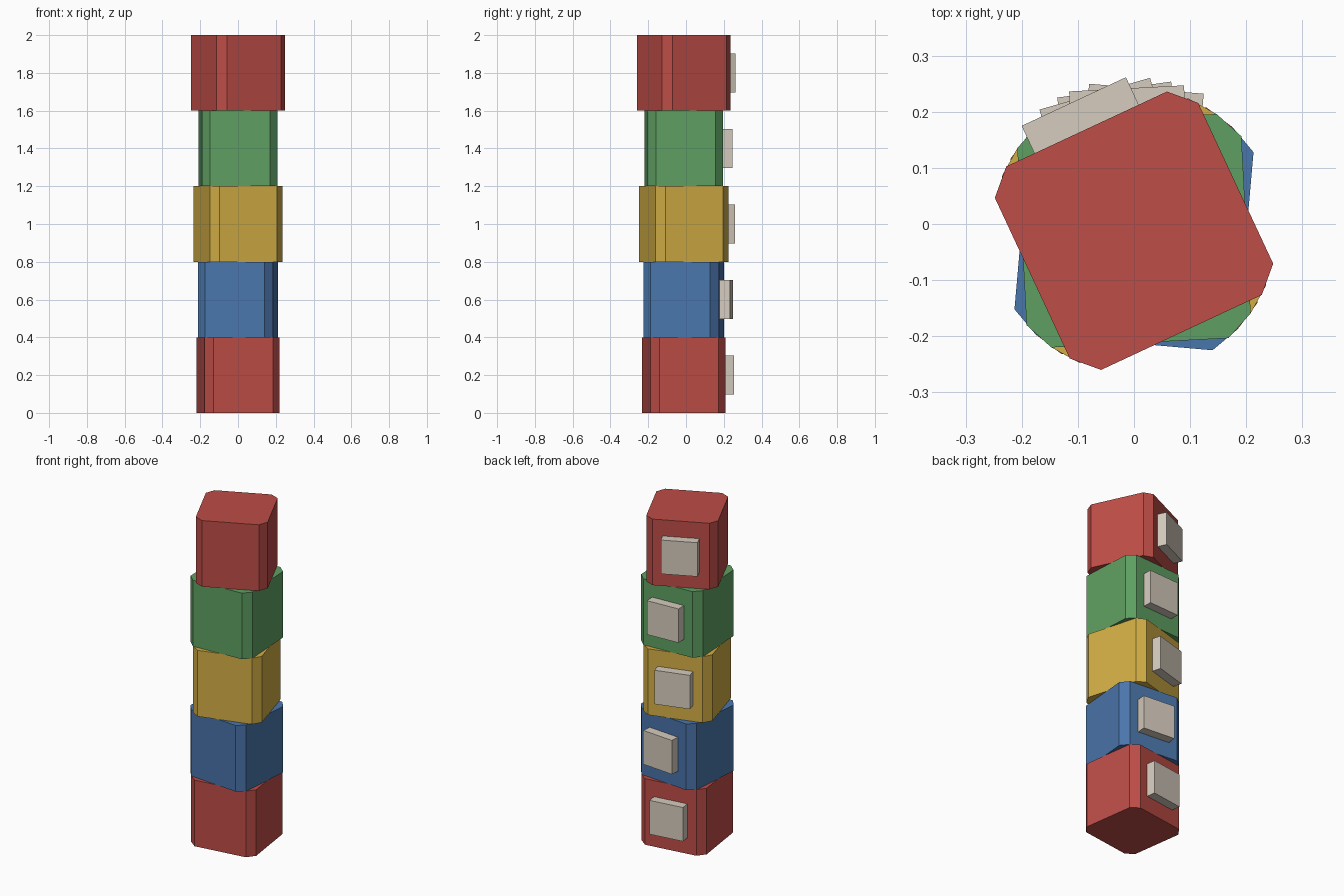
import bpy, bmesh
from math import radians
from mathutils import Matrix

if "Cube" in bpy.data.objects:
    bpy.data.objects.remove(bpy.data.objects["Cube"])

HALF, CHAMFER, HEIGHT = 0.2, 0.042, 0.4
CENTRE_Y = -0.012


def material(name, rgb):
    def lin(c):
        c /= 255
        return c / 12.92 if c <= 0.04045 else ((c + 0.055) / 1.055) ** 2.4
    m = bpy.data.materials.new(name)
    m.diffuse_color = (*[lin(c) for c in rgb], 1)
    m.use_nodes = True
    m.node_tree.nodes["Principled BSDF"].inputs["Base Color"].default_value = m.diffuse_color
    return m


red = material("brick red", (190, 77, 71))
blue = material("blue", (74, 118, 172))
yellow = material("mustard yellow", (210, 174, 69))
green = material("green", (95, 160, 98))
cream = material("cream", (214, 204, 190))


def add_box(name, size, centre, z, angle, mat, chamfer=0):
    """Box spun about the tower axis, with optional chamfered upright edges."""
    bm = bmesh.new()
    bmesh.ops.create_cube(bm, size=1)
    bmesh.ops.scale(bm, vec=size, verts=bm.verts)
    if chamfer:
        upright = [e for e in bm.edges
                   if abs(e.verts[0].co.z - e.verts[1].co.z) > 0.01]
        bmesh.ops.bevel(bm, geom=upright, offset=chamfer, offset_type='OFFSET',
                        segments=1, affect='EDGES')
    bmesh.ops.translate(bm, vec=centre, verts=bm.verts)
    mesh = bpy.data.meshes.new(name)
    bm.to_mesh(mesh)
    bm.free()
    mesh.transform(Matrix.Translation((0, CENTRE_Y, z))
                   @ Matrix.Rotation(radians(angle), 4, 'Z'))
    mesh.materials.append(mat)
    obj = bpy.data.objects.new(name, mesh)
    bpy.context.collection.objects.link(obj)


# Five twisted blocks, bottom to top, each with a plate on its back face
layers = [(red, 8), (blue, -5), (yellow, 16), (green, 3), (red, 25)]
for i, (mat, angle) in enumerate(layers):
    z = HEIGHT * (i + 0.5)
    add_box(f"block_{i + 1}", (2 * HALF, 2 * HALF, HEIGHT), (0, 0, 0),
            z, angle, mat, CHAMFER)
    add_box(f"back_plate_{i + 1}", (0.205, 0.054, 0.205), (0, 0.227, 0),
            z, angle, cream)
